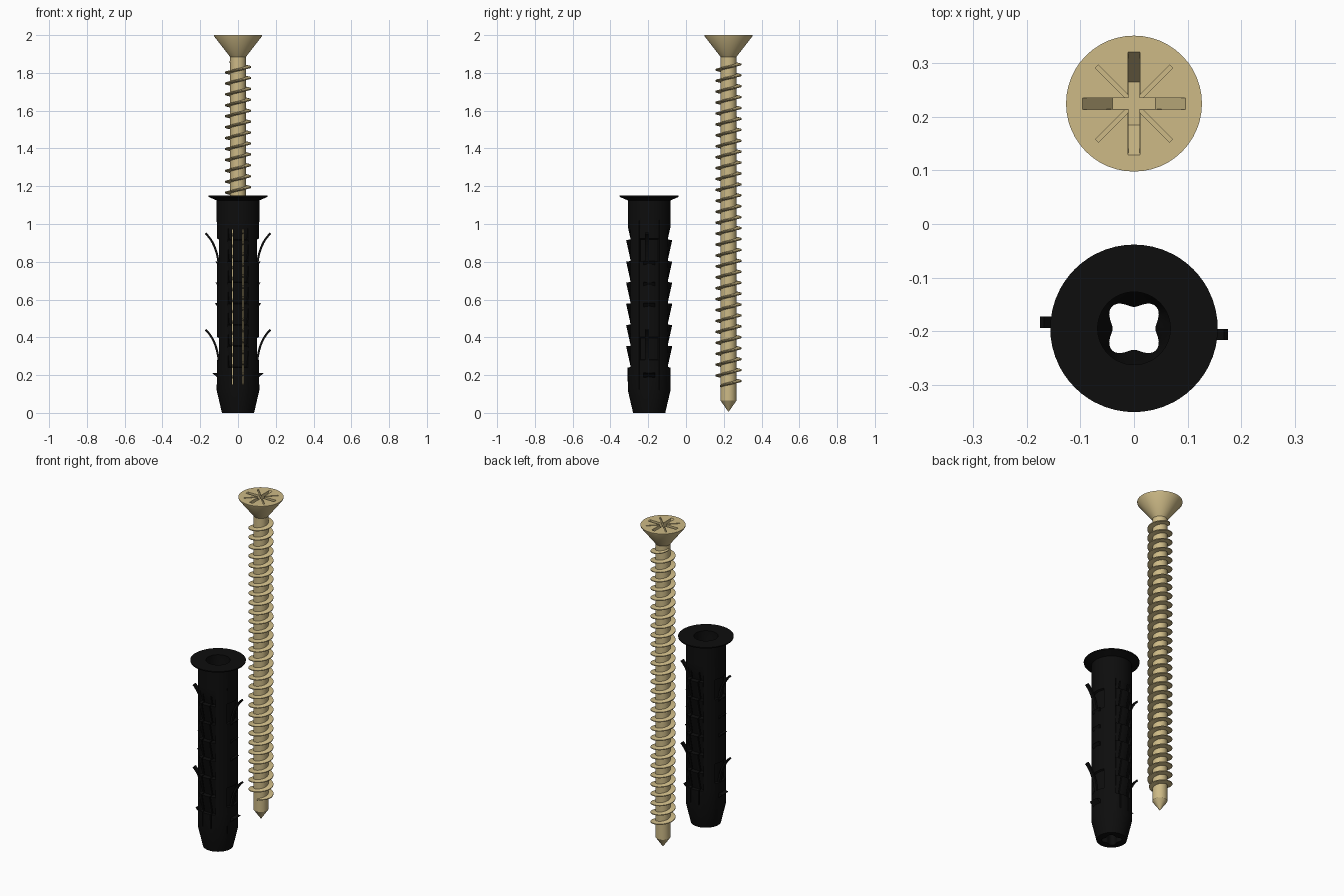
import bpy, bmesh, math
from mathutils import Vector

if "Cube" in bpy.data.objects:
    bpy.data.objects.remove(bpy.data.objects["Cube"])

def material(name, col):
    m = bpy.data.materials.new(name)
    m.diffuse_color = (*col, 1)
    m.use_nodes = True
    m.node_tree.nodes["Principled BSDF"].inputs["Base Color"].default_value = m.diffuse_color
    return m

BRASS = material("pale brass", (0.61, 0.49, 0.24))
BLACK = material("black plastic", (0.004, 0.004, 0.004))
SY, PY = 0.225, -0.195          # screw and plug axes (y)

def loft(name, rings, mat, loop=False, smooth=True):
    """Skin equal-sized rings; cap the ends, or join last to first."""
    bm = bmesh.new()
    vs = [[bm.verts.new(p) for p in r] for r in rings]
    n = len(vs[0])
    for a, b in zip(vs, vs[1:] + ([vs[0]] if loop else [])):
        for i in range(n):
            j = (i + 1) % n
            bm.faces.new((a[i], a[j], b[j], b[i]))
    if not loop:
        bm.faces.new(vs[0])
        bm.faces.new(vs[-1])
    bmesh.ops.recalc_face_normals(bm, faces=bm.faces)
    me = bpy.data.meshes.new(name)
    bm.to_mesh(me)
    bm.free()
    me.materials.append(mat)
    ob = bpy.data.objects.new(name, me)
    bpy.context.collection.objects.link(ob)
    if smooth:
        shade(ob)
    return ob

def select(ob):
    bpy.ops.object.select_all(action='DESELECT')
    ob.select_set(True)
    bpy.context.view_layer.objects.active = ob

def shade(ob):
    select(ob)
    bpy.ops.object.shade_smooth_by_angle(angle=math.radians(32))

def cut(ob, cutter):
    select(ob)
    m = ob.modifiers.new("cut", 'BOOLEAN')
    m.operation, m.solver, m.object = 'DIFFERENCE', 'EXACT', cutter
    bpy.ops.object.modifier_apply(modifier=m.name)
    bpy.data.objects.remove(cutter)

def block(cx, cy, z0, z1, half0, half1, hw, hw1, angle, mat):
    """Tapered bar used as a cutter: half lengths and half widths at z0 and z1."""
    c, s = math.cos(angle), math.sin(angle)
    rings = []
    for z, h, w in ((z0, half0, hw), (z1, half1, hw1)):
        rings.append([(cx + u * c - v * s, cy + u * s + v * c, z)
                      for u, v in ((-h, -w), (h, -w), (h, w), (-h, w))])
    return loft("cutter", rings, mat, smooth=False)

def circle(r, z, cy, n=48):
    return [(r * math.cos(2 * math.pi * i / n), cy + r * math.sin(2 * math.pi * i / n), z)
            for i in range(n)]

# Screw: head, shank and point turned from one profile
profile = [(0.001, 0.006), (0.042, 0.065), (0.042, 1.885), (0.126, 1.993), (0.127, 2.0)]
screw = loft("screw_body", [circle(r, z, SY) for r, z in profile], BRASS, smooth=False)
# Cross recess with sloping arm ends, and shallow diagonal marks
for k in range(2):
    cut(screw, block(0, SY, 1.925, 2.01, 0.040, 0.104, 0.0105, 0.0108, k * math.pi / 2, BRASS))
for k in range(2):
    cut(screw, block(0, SY, 1.990, 2.01, 0.098, 0.098, 0.004, 0.004, math.pi / 4 + k * math.pi / 2, BRASS))
shade(screw)

# Right-handed thread
turns, steps, z_low, z_high = 29.75, 32, 0.14, 1.86
total = int(turns * steps)
rings = []
for i in range(total + 1):
    a = -math.pi / 2 + 2 * math.pi * i / steps
    z = z_low + (z_high - z_low) * i / total
    fade = min(1, i / 8, (total - i) / 8)
    tip = 0.043 + 0.027 * fade
    rings.append([(r * math.cos(a), SY + r * math.sin(a), z + dz)
                  for r, dz in ((0.039, -0.008), (tip, -0.0025), (tip, 0.0025), (0.039, 0.008))])
loft("screw_thread", rings, BRASS)

# Plug: toothed strips face front and back, recessed strips face the sides
TEETH = [0.24 + 0.1125 * i for i in range(7)]
STRIP = 28
offsets = [-45, -39, -33, -28.3, -27.7, -20, -13, -6, 0, 6, 13, 20, 27.7, 28.3, 33, 39]
angles = [90 * k + o for k in range(4) for o in offsets]

def outer(deg, z):
    if z <= 0.12:
        return 0.085 + 0.028 * z / 0.12
    off = (deg + 45) % 90 - 45
    if abs(off) > STRIP or z > 1.0:
        return 0.113
    if round((deg - off) / 90) % 2:                 # front and back: saw teeth
        if z <= TEETH[0]:
            return 0.114
        for lo, hi in zip(TEETH, TEETH[1:]):
            if z <= hi + 1e-6:
                return 0.097 + 0.025 * (z - lo) / (hi - lo)
        return 0.097 + 0.016 * min(1, (z - TEETH[-1]) / 0.06)
    for lo, hi in ((0.28, 0.40), (0.80, 0.92)):     # sides: room behind the wings
        if lo < z < hi:
            return 0.101
    return 0.111

def inner(deg, z):
    if z > 1.0:
        return 0.068
    return 0.049 - 0.009 * math.cos(math.radians(4 * deg))

def ring(fn, z, flat=None):
    return [((flat or fn(d, z)) * math.cos(math.radians(d)),
             PY + (flat or fn(d, z)) * math.sin(math.radians(d)), z) for d in angles]

zs = [0, 0.12] + [z for t in TEETH for z in (t, t + 0.003)]
zs += [0.279, 0.283, 0.397, 0.402, 0.798, 0.803, 0.923, 0.985, 1.02]
rings = [ring(outer, z) for z in sorted(zs)]
rings += [ring(None, z, r) for z, r in ((1.125, 0.113), (1.143, 0.155), (1.15, 0.1565))]
rings += [ring(inner, z) for z in (1.15, 1.03, 0.98, 0.0)]
plug = loft("plug_body", rings, BLACK, loop=True, smooth=False)
# Narrow slits right through from front to back
for x in (-0.029, 0.027):
    cut(plug, block(x, PY, 0.15, 0.97, 0.003, 0.003, 0.2, 0.2, 0, BLACK))
shade(plug)

# Curved wings and small barbs on both sides
for s, side in ((-1, "left"), (1, "right")):
    yc = PY - s * 0.0115
    for low, label in ((0.28, "lower"), (0.79, "upper")):
        p0, p1, p2 = Vector((0.102, low)), Vector((0.116, low + 0.11)), Vector((0.172, low + 0.16))
        rings = []
        for i in range(11):
            t = i / 10
            p = p0 * (1 - t) ** 2 + p1 * 2 * t * (1 - t) + p2 * t * t
            d = ((p1 - p0) * (1 - t) + (p2 - p1) * t).normalized() * 0.0055
            rings.append([(s * (p.x + k * d.y), yc + w, p.y - k * d.x)
                          for k, w in ((-1, -0.0105), (1, -0.0105), (1, 0.0105), (-1, 0.0105))])
        loft(f"{side}_{label}_wing", rings, BLACK)
    for i, (z, r) in enumerate(((0.21, 0.135), (0.58, 0.123), (0.69, 0.119), (0.80, 0.119))):
        tri = ((0.095, z - 0.035), (r, z), (0.095, z + 0.004))
        loft(f"{side}_barb_{i + 1}", [[(s * x, PY + w, h) for x, h in tri] for w in (-0.03, 0.03)],
             BLACK, smooth=False)
